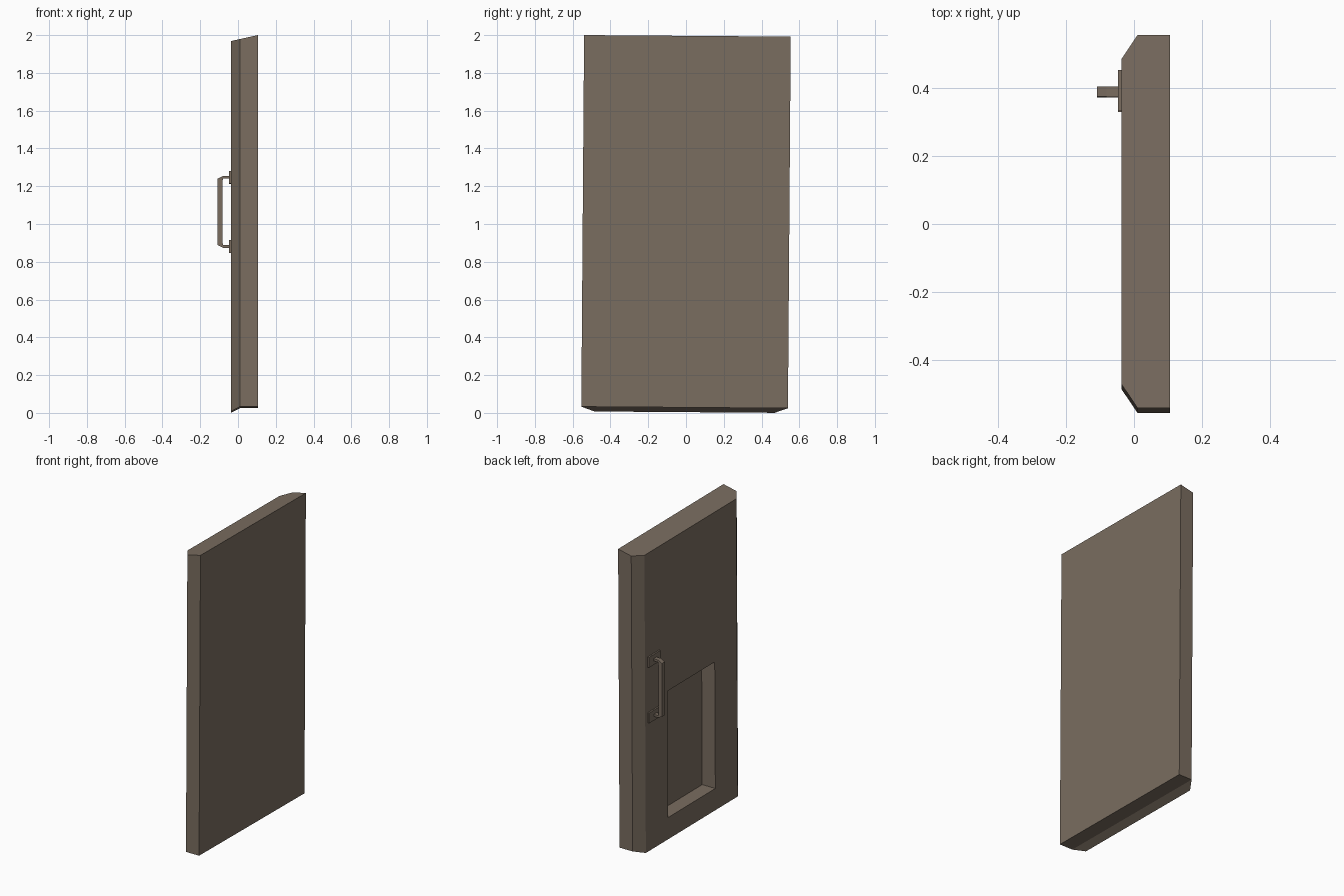
import bpy, bmesh

if "Cube" in bpy.data.objects:
    bpy.data.objects.remove(bpy.data.objects["Cube"])

mat = bpy.data.materials.new("dark_brown")
mat.diffuse_color = (0.195, 0.153, 0.117, 1)
mat.use_nodes = True
mat.node_tree.nodes["Principled BSDF"].inputs["Base Color"].default_value = mat.diffuse_color
TILT = 0.0075  # whole door leans slightly in the y-z plane


def finish(bm, name):
    for v in bm.verts:
        y, z = v.co.y, v.co.z
        v.co.y = y + TILT * (z - 1)
        v.co.z = z - TILT * y
    bmesh.ops.recalc_face_normals(bm, faces=bm.faces)
    me = bpy.data.meshes.new(name)
    bm.to_mesh(me)
    bm.free()
    me.materials.append(mat)
    ob = bpy.data.objects.new(name, me)
    bpy.context.collection.objects.link(ob)
    return ob


def box(name, x0, x1, y0, y1, z0, z1):
    bm = bmesh.new()
    bmesh.ops.create_cube(bm, size=1)
    for v in bm.verts:
        v.co = (x1 if v.co.x > 0 else x0, y1 if v.co.y > 0 else y0,
                z1 if v.co.z > 0 else z0)
    return finish(bm, name)


# Door slab: rectangular rings lofted from back, over the chamfer, into the recess
# (x, half width, bottom z, top z)
rings = [(0.105, 0.547, 0.029, 1.996),
         (0.010, 0.547, 0.029, 1.975),
         (-0.037, 0.477, 0.004, 1.965),
         (-0.037, 0.245, 0.147, 0.980),
         (0.058, 0.245, 0.147, 0.980)]
bm = bmesh.new()
loops = [[bm.verts.new((x, y, z)) for y, z in ((-w, lo), (w, lo), (w, hi), (-w, hi))]
         for x, w, lo, hi in rings]
for a, b in zip(loops, loops[1:]):
    for i in range(4):
        j = (i + 1) % 4
        bm.faces.new((a[i], a[j], b[j], b[i]))
bm.faces.new(loops[0])
bm.faces.new(loops[-1])
finish(bm, "door_slab")

# Pull handle: half of a C profile in x-z, mirrored about its middle, given width in y
MID = 1.067
outer = [(-0.037, 0.190), (-0.080, 0.190), (-0.108, 0.175)]
inner = [(-0.037, 0.176), (-0.080, 0.176), (-0.081, 0.165)]
outer += [(x, -z) for x, z in reversed(outer)]
inner += [(x, -z) for x, z in reversed(inner)]
bm = bmesh.new()
prev = None
for (xo, zo), (xi, zi) in zip(outer, inner):
    ring = [bm.verts.new(p) for p in ((xo, 0.372, MID + zo), (xo, 0.402, MID + zo),
                                      (xi, 0.402, MID + zi), (xi, 0.372, MID + zi))]
    if prev:
        for i in range(4):
            j = (i + 1) % 4
            bm.faces.new((prev[i], prev[j], ring[j], ring[i]))
    else:
        bm.faces.new(ring)
    prev = ring
bm.faces.new(prev)
finish(bm, "pull_handle")

# Mounting plates at both ends of the handle
for name, s in (("upper_plate", 1), ("lower_plate", -1)):
    c = MID + s * 0.183
    box(name, -0.047, -0.036, 0.33, 0.45, c - 0.034, c + 0.034)
